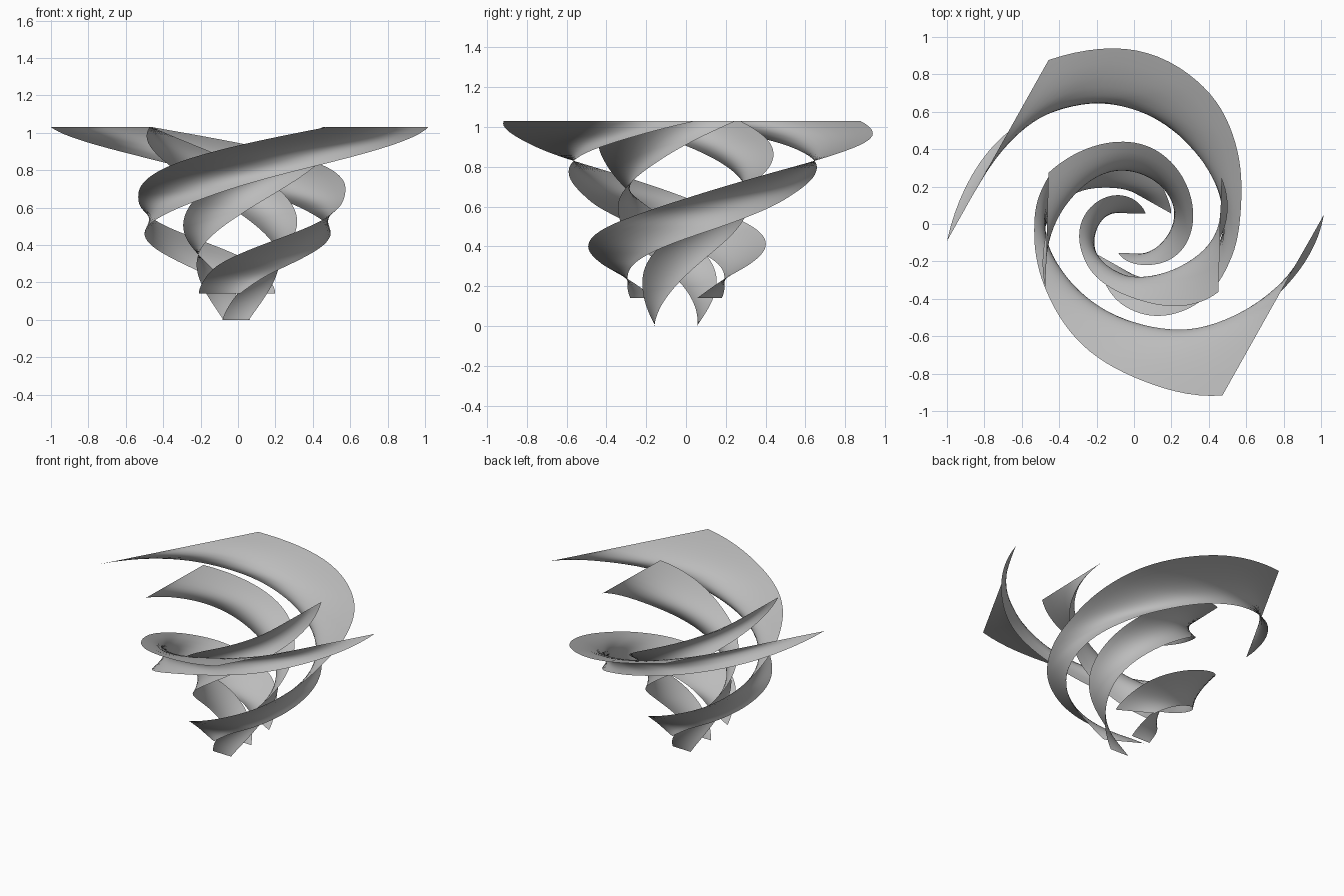
import bpy, bmesh, math
from mathutils import Vector

cube = bpy.data.objects.get("Cube")
if cube:
    bpy.data.objects.remove(cube, do_unlink=True)

grey = bpy.data.materials.new("plain_grey")
grey.use_nodes = True
colour = (0.5, 0.5, 0.5, 1)
grey.diffuse_color = colour
grey.node_tree.nodes["Principled BSDF"].inputs["Base Color"].default_value = colour

TOP = 1.03
TWIST = math.radians(270)
STEPS, ACROSS = 72, 8


def spline(values, t):
    """Smooth curve through evenly spaced values, t in 0..1."""
    last = len(values) - 1
    i = min(int(t * last), last - 1)
    u = t * last - i
    b, c = values[i], values[i + 1]
    a = values[i - 1] if i > 0 else 2 * b - c
    d = values[i + 2] if i + 2 <= last else 2 * c - b
    return b + u / 2 * (c - a + u * (2 * a - 5 * b + 4 * c - d + u * (3 * (b - c) + d - a)))


def ribbon(name, bottom, shape, trail, lead):
    """Sweep a slightly bowed chord up a bent spine while it turns and widens."""
    bm = bmesh.new()
    rows = []
    for s in range(STEPS + 1):
        t = s / STEPS
        r, cx, cy, bow = (spline(shape[key], t) for key in ("radius", "x", "y", "bow"))
        turn = (t - 1) * TWIST
        centre = Vector((cx, cy, bottom + (TOP - bottom) * t))
        start, end = [Vector((r * math.cos(a + turn), r * math.sin(a + turn), 0))
                      for a in (math.radians(trail), math.radians(lead))]
        row = []
        for k in range(ACROSS + 1):
            f = k / ACROSS
            row.append(bm.verts.new(centre + start.lerp(end, f) * (1 + bow * 4 * f * (1 - f))))
        rows.append(row)
    for low, high in zip(rows, rows[1:]):
        for k in range(ACROSS):
            bm.faces.new((low[k], low[k + 1], high[k + 1], high[k]))
    mesh = bpy.data.meshes.new(name)
    bm.to_mesh(mesh)
    bm.free()
    mesh.materials.append(grey)
    for face in mesh.polygons:
        face.use_smooth = True
    obj = bpy.data.objects.new(name, mesh)
    bpy.context.collection.objects.link(obj)


# Radius, spine position and bow of each pair, from bottom to top
outer = {"radius": (0.23, 0.285, 0.385, 0.47, 0.525, 0.54, 0.56, 0.635, 0.755, 0.88, 1.01),
         "x": (-0.005, -0.005, 0, 0.02, 0.048, 0.008),
         "y": (-0.05, -0.05, -0.05, -0.045, -0.03, -0.01, 0.012, 0.03, 0.043, 0.045, -0.02),
         "bow": (0, 0.05, 0.08, 0.03, 0, 0)}
inner = {"radius": (0.128, 0.197, 0.28, 0.338, 0.42, 0.555),
         "x": (-0.01, -0.005, 0.005, 0.018, 0.025, -0.003),
         "y": (-0.05, -0.033, -0.033, -0.012, 0.012, -0.045),
         "bow": (0, 0, 0, -0.05, -0.08, 0)}

# Two pairs of opposite spiral ribbons
for side, half in (("right", 0), ("left", 180)):
    ribbon("outer_ribbon_" + side, 0.14, outer, 117.4 + half, 184 + half)
    ribbon("inner_ribbon_" + side, 0.0, inner, 145 + half, 212 + half)
